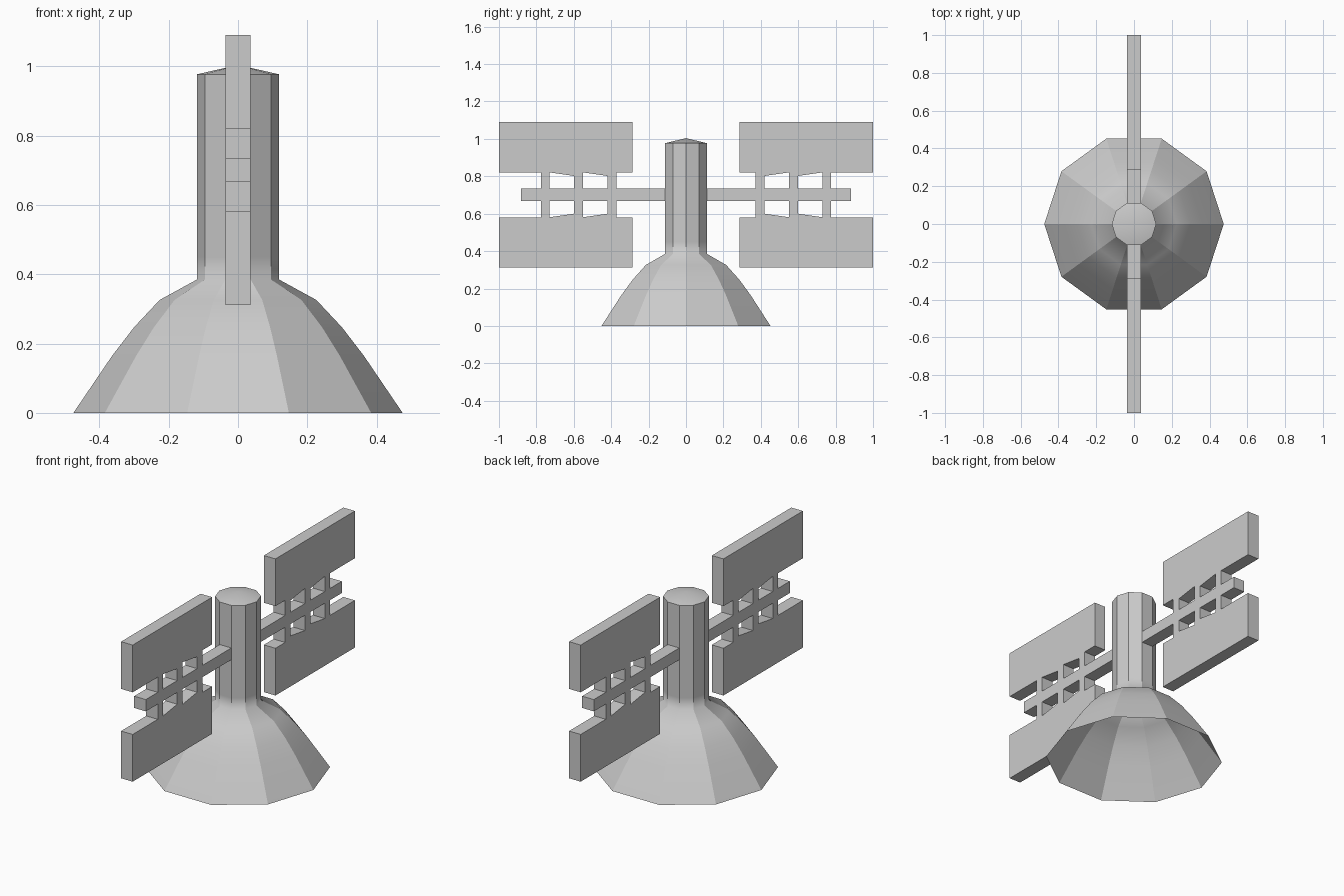
import bpy, bmesh
from math import cos, sin, tau

if "Cube" in bpy.data.objects:
    bpy.data.objects.remove(bpy.data.objects["Cube"])

SIDES = 10
HALF_THICK = 0.0365
MID_Z = 0.701


def make_object(name, bm, location=(0, 0, 0)):
    mesh = bpy.data.meshes.new(name)
    bm.to_mesh(mesh)
    bm.free()
    obj = bpy.data.objects.new(name, mesh)
    obj.location = location
    bpy.context.collection.objects.link(obj)
    return obj


def extruded_outline(name, outline, mirror_axes):
    """Extrude a (y, z) outline along x, then mirror it about the arm centre."""
    bm = bmesh.new()
    face = bm.faces.new([bm.verts.new((-HALF_THICK, y, z)) for y, z in outline])
    ret = bmesh.ops.extrude_face_region(bm, geom=[face])
    verts = [g for g in ret["geom"] if isinstance(g, bmesh.types.BMVert)]
    bmesh.ops.translate(bm, verts=verts, vec=(2 * HALF_THICK, 0, 0))
    bmesh.ops.recalc_face_normals(bm, faces=bm.faces)
    obj = make_object(name, bm, (0, 0, MID_Z))
    mod = obj.modifiers.new("Mirror", 'MIRROR')
    mod.use_axis = mirror_axes
    mod.use_mirror_merge = False
    return obj


# Flared hollow base and ten-sided column, turned as one surface
profile = [(0.475, 0), (0.363, 0.165), (0.30, 0.247), (0.226, 0.326),
           (0.118, 0.385), (0.118, 0.45), (0.118, 0.977)]
bm = bmesh.new()
rings = [[bm.verts.new((r * cos(tau * i / SIDES), r * sin(tau * i / SIDES), z))
          for i in range(SIDES)] for r, z in profile]
for low, high in zip(rings, rings[1:]):
    for i in range(SIDES):
        j = (i + 1) % SIDES
        bm.faces.new((low[i], low[j], high[j], high[i]))
tip = bm.verts.new((0, 0, 1.004))
for i in range(SIDES):
    bm.faces.new((rings[-1][i], rings[-1][(i + 1) % SIDES], tip))

# Smooth up the profile, sharp between facets and around the cap
for f in bm.faces:
    f.smooth = True
for e in bm.edges:
    a, b = (v.co.z for v in e.verts)
    upright = abs(a - b) > 1e-5 and tip not in e.verts
    cap_rim = min(a, b) > 0.97 and tip not in e.verts
    e.smooth = not (upright or cap_rim)
make_object("base_and_column", bm)

# Horizontal arms growing from the front and back facets
extruded_outline("arms", [(0.11, -0.0335), (0.882, -0.0335),
                          (0.882, 0.0335), (0.11, 0.0335)],
                 (False, True, False))

# Panels with three rungs and slanted notches, repeated on all four quarters
plate, notch, arm, top = 0.12, 0.101, 0.0335, 0.389
outline = [(0.285, top), (0.285, plate)]
rungs = [(0.372, 0.420), (0.550, 0.599), (0.729, 0.774)]
for inner, outer in rungs:
    outline += [(inner, plate), (inner, arm), (outer, arm)]
    outline.append((outer, plate if outer > 0.7 else notch))
outline += [(1.0, plate), (1.0, top)]
extruded_outline("panels", outline, (False, True, True))
